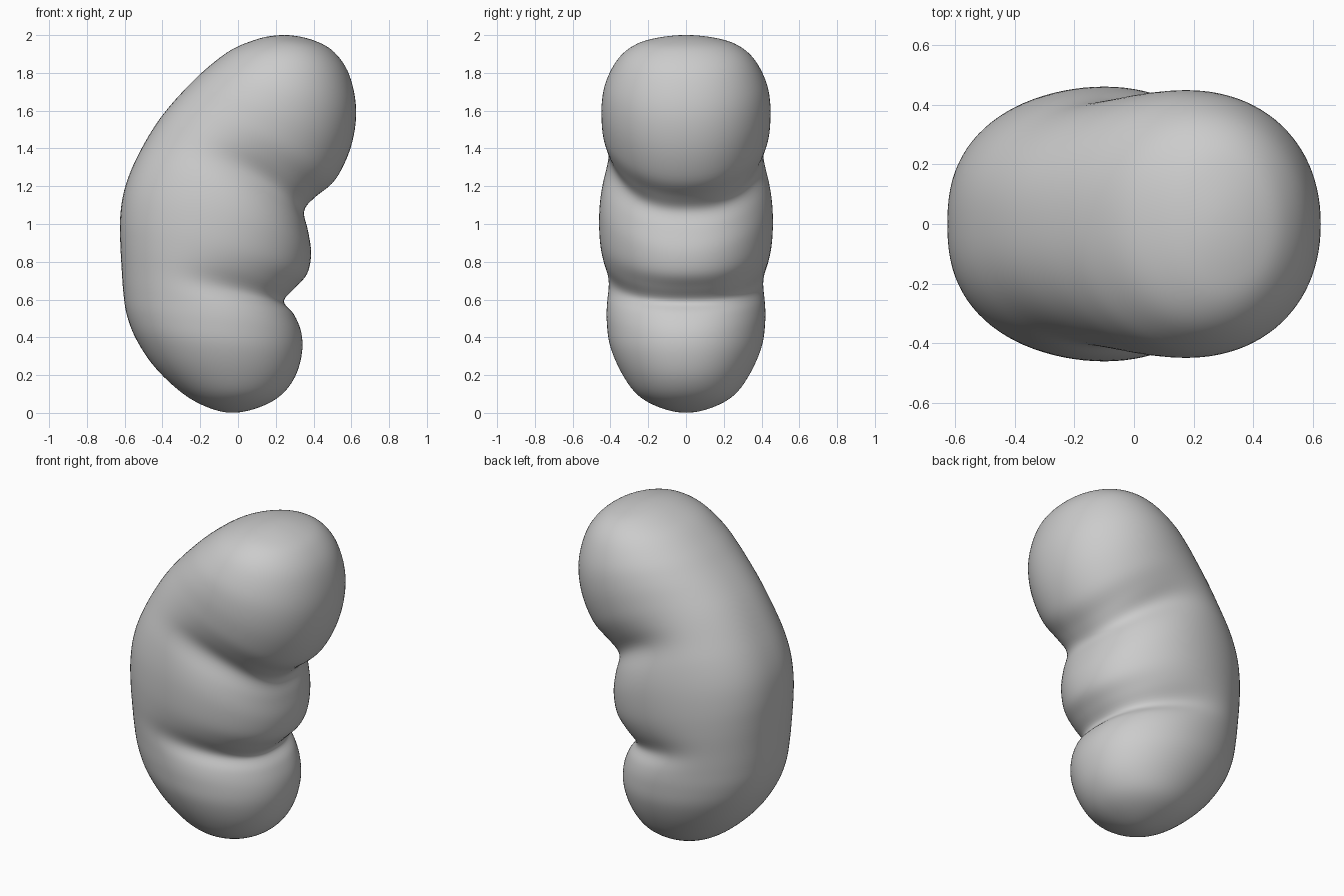
import bpy, bmesh, math

if "Cube" in bpy.data.objects:
    bpy.data.objects.remove(bpy.data.objects["Cube"])

# Section rows, bottom to top: back x, back z, front x, front z, half width
ROWS = [
    (-0.02, 0.00, -0.02, 0.00, 0.0),
    (-0.15, 0.025, 0.12, 0.032, 0.14),
    (-0.29, 0.10, 0.23, 0.095, 0.26),
    (-0.44, 0.24, 0.305, 0.195, 0.345),
    (-0.54, 0.39, 0.34, 0.32, 0.403),
    (-0.59, 0.52, 0.335, 0.43, 0.42),
    (-0.608, 0.64, 0.295, 0.525, 0.422),
    (-0.617, 0.77, 0.242, 0.59, 0.422),
    (-0.624, 0.90, 0.30, 0.66, 0.442),
    (-0.625, 1.03, 0.368, 0.737, 0.458),
    (-0.608, 1.16, 0.388, 0.85, 0.46),
    (-0.565, 1.29, 0.37, 0.97, 0.447),
    (-0.495, 1.43, 0.35, 1.07, 0.428),
    (-0.42, 1.55, 0.41, 1.143, 0.432),
    (-0.34, 1.65, 0.515, 1.232, 0.445),
    (-0.25, 1.745, 0.598, 1.405, 0.448),
    (-0.16, 1.83, 0.627, 1.60, 0.425),
    (-0.04, 1.92, 0.59, 1.79, 0.36),
    (0.08, 1.972, 0.51, 1.91, 0.268),
    (0.18, 1.996, 0.41, 1.969, 0.145),
    (0.29, 1.998, 0.29, 1.998, 0.0),
]
SIDES, STEPS = 96, 6


def mirrored(r):
    """Continue a row through the pole so the ends stay round."""
    return (r[2], r[3], r[0], r[1], -r[4])


def spline(a, b, c, d, t):
    return [0.5 * (2 * q + (r - p) * t + (2 * p - 5 * q + 4 * r - s) * t * t
                   + (3 * q - p - 3 * r + s) * t ** 3)
            for p, q, r, s in zip(a, b, c, d)]


def bell(x, centre, width):
    return math.exp(-((x - centre) / width) ** 2)


def ramp(u, start, end):
    g = min(1, max(0, (u - start) / (end - start)))
    return g * g * (3 - 2 * g)


def ring(row, i):
    """Rounded section, bowed upward and pinched at the front of each crease."""
    bx, bz, fx, fz, w = row
    dx, dz = fx - bx, fz - bz
    bow = 0.09 * bell(i, 12.5, 4)
    low, high = bell(i, 7, 0.9), bell(i, 12, 0.9)
    back_full = 0.12 * bell(i, 9, 5)
    front_full = 0.12 * max(bell(i, 7, 1.2), bell(i, 12, 1.2))
    pts = []
    for k in range(SIDES):
        a = 2 * math.pi * k / SIDES
        u, s = math.cos(a), math.sin(a)
        f = ramp(u, -0.6, 0.6)
        power = 0.94 - front_full * f - back_full * (1 - f)
        pinch = 0.085 * low * ramp(u, -0.5, 0.6) + 0.10 * high * ramp(u, -0.6, 0.6)
        y = w * math.copysign(abs(s) ** power, s) * (1 - pinch)
        lift = bow * (1 - u * u)
        h = (u + 1) / 2
        pts.append((bx + dx * h - dz * lift, y, bz + dz * h + dx * lift))
    return pts


# Bean-shaped body with three lobes, lofted between two poles
ext = [mirrored(ROWS[1])] + ROWS + [mirrored(ROWS[-2])]
bm = bmesh.new()
rings = []
last = len(ROWS) - 1
for n in range(1, last * STEPS):
    i, t = n // STEPS, (n % STEPS) / STEPS
    row = spline(*ext[i:i + 4], t)
    rings.append([bm.verts.new(p) for p in ring(row, i + t)])
bottom = bm.verts.new((ROWS[0][0], 0, ROWS[0][1]))
top = bm.verts.new((ROWS[-1][0], 0, ROWS[-1][1]))
for k in range(SIDES):
    j = (k + 1) % SIDES
    bm.faces.new((bottom, rings[0][j], rings[0][k]))
    bm.faces.new((top, rings[-1][k], rings[-1][j]))
    for lo, hi in zip(rings, rings[1:]):
        bm.faces.new((lo[k], lo[j], hi[j], hi[k]))
bmesh.ops.recalc_face_normals(bm, faces=bm.faces)
for f in bm.faces:
    f.smooth = True
mesh = bpy.data.meshes.new("lobed_body")
bm.to_mesh(mesh)
bm.free()
body = bpy.data.objects.new("lobed_body", mesh)
bpy.context.collection.objects.link(body)

# Light relaxing of the surface
mod = body.modifiers.new("relax", 'SMOOTH')
mod.factor = 0.5
mod.iterations = 6
